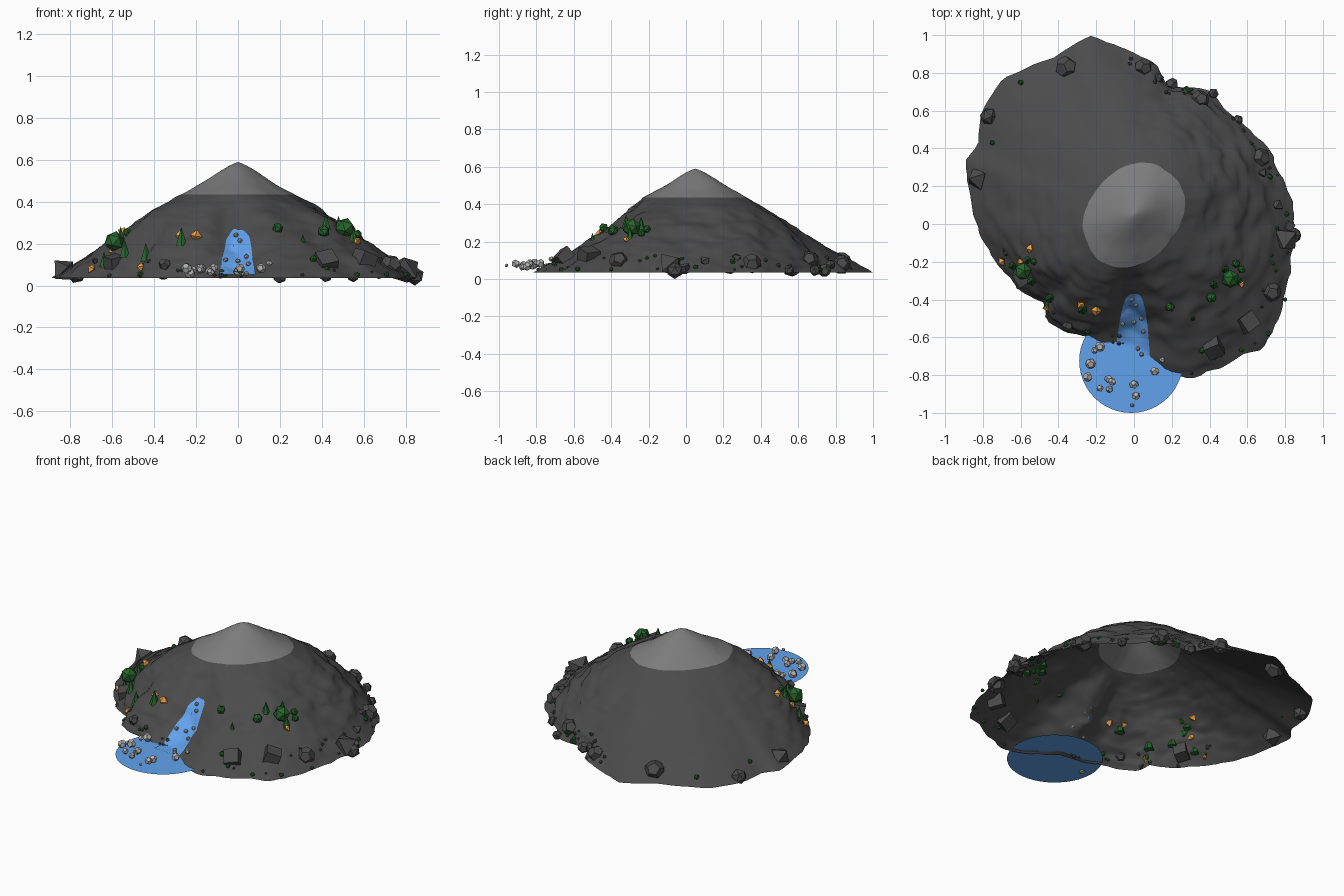
import bpy, bmesh, math, random
from mathutils import Vector, Euler, noise
from mathutils.bvhtree import BVHTree

if "Cube" in bpy.data.objects:
    bpy.data.objects.remove(bpy.data.objects["Cube"])

random.seed(4)
CX, CY = 0.0, 0.05          # summit position in plan


def material(name, r, g, b):
    m = bpy.data.materials.new(name)
    m.diffuse_color = (r, g, b, 1)
    m.use_nodes = True
    m.node_tree.nodes["Principled BSDF"].inputs["Base Color"].default_value = m.diffuse_color
    return m


STONE = material("dark_stone", .07, .07, .07)
CAP = material("pale_stone", .2, .2, .2)
ROCK = material("rock_grey", .07, .07, .07)
FOAM = material("foam_grey", .45, .45, .45)
WATER = material("water_blue", .12, .36, .85)
GREEN = material("leaf_green", .02, .13, .025)
ORANGE = material("leaf_orange", .85, .36, .06)


def add(name, verts, faces, mat, smooth=False):
    me = bpy.data.meshes.new(name)
    me.from_pydata(verts, [], faces)
    me.materials.append(mat)
    for p in me.polygons:
        p.use_smooth = smooth
    ob = bpy.data.objects.new(name, me)
    bpy.context.collection.objects.link(ob)
    return ob


def lerp_table(tab, x):
    for (a, va), (b, vb) in zip(tab, tab[1:]):
        if a <= x <= b:
            return va + (vb - va) * (x - a) / max(b - a, 1e-9)
    return tab[-1][1]


# Mountain: plan outline and height profile swept together, open underneath
OUTLINE = [(-.23, 1), (-.42, .88), (-.62, .8), (-.69, .77), (-.8, .6), (-.83, .42), (-.89, .34),
           (-.87, .2), (-.84, .02), (-.78, -.12), (-.7, -.24), (-.6, -.35), (-.47, -.42),
           (-.47, -.52), (-.25, -.6), (0, -.65), (.1, -.73), (.27, -.82), (.45, -.77), (.6, -.67),
           (.68, -.66), (.78, -.45), (.83, -.2), (.83, .1), (.73, .35), (.62, .5), (.47, .61),
           (.4, .7), (.18, .74), (.1, .86), (-.05, .92)]
polar = sorted((math.atan2(y - CY, x - CX), math.hypot(x - CX, y - CY)) for x, y in OUTLINE)
RIM = [(polar[-1][0] - math.tau, polar[-1][1])] + polar + [(polar[0][0] + math.tau, polar[0][1])]
PROFILE = [(0, .59), (.04, .577), (.1, .545), (.2, .488), (.31, .435), (.45, .365), (.57, .3),
           (.7, .222), (.85, .133), (1, .036)]


def bell(a, centre, width):
    d = (a - math.radians(centre) + math.pi) % math.tau - math.pi
    return math.exp(-(d / width) ** 2)


def surface(t, a):
    oval = 1 + .15 * math.cos(2 * (a - math.radians(50))) * (1 - t * t) ** 2
    r = t * (lerp_table(RIM, a) * t * t + .86 * (1 - t * t)) * oval
    z = lerp_table(PROFILE, t)
    body = math.sin(math.pi * max(0, (t - .31) / .69))
    z += body * (.035 * bell(a, -30, .3) + .025 * bell(a, -155, .3) - .11 * bell(a, -90, .25))
    rough = 1 - .8 * bell(a, 135, .8)
    p = Vector((r * math.cos(a), r * math.sin(a), z))
    n = noise.noise(p * 6) + .8 * noise.noise(Vector((p.x * 10, p.y * 10, p.z * 35)))
    n += .5 * noise.noise(p * 20)
    r += n * rough * .02 * min(1, t * 1.6)
    z += noise.noise(p * 9 + Vector((3, 1, 7))) * rough * .016 * body
    return CX + r * math.cos(a), CY + r * math.sin(a), z


N = 160
LEVELS = [.02 + .29 * i / 9 for i in range(10)] + [.31 + .69 * i / 36 for i in range(1, 37)]


def rings(levels, tip):
    v = [surface(t, -math.pi + math.tau * i / N) for t in levels for i in range(N)]
    f = [(j * N + i, (j + 1) * N + i, (j + 1) * N + (i + 1) % N, j * N + (i + 1) % N)
         for j in range(len(levels) - 1) for i in range(N)]
    if tip:
        v.append((CX, CY, .59))
        f += [(len(v) - 1, i, (i + 1) % N) for i in range(N)]
    return v, f


add("summit_cap", *rings(LEVELS[:10], True), CAP, True)
add("mountain_slope", *rings(LEVELS[9:], False), STONE, True)
tree = BVHTree.FromPolygons(*rings(LEVELS, True))


def ground(x, y):
    hit = tree.ray_cast(Vector((x, y, 2)), Vector((0, 0, -1)))[0]
    return max(hit.z, .045) if hit else .045


# Pool disc and waterfall strip draped on the slope
add("pool", [(-.015 + .275 * math.cos(math.tau * i / 48), -.725 + .275 * math.sin(math.tau * i / 48), .046)
             for i in range(48)], [tuple(range(48))], WATER)
fall, quads, U, V = [], [], 12, 24
for j in range(V + 1):
    s = j / V
    w = max(.02, .092 * s ** .3)
    for i in range(U + 1):
        x = -.008 * s + w * (2 * i / U - 1)
        y = -.37 - .33 * s
        fall.append((x, y, ground(x, y) + .007))
for j in range(V):
    for i in range(U):
        k = j * (U + 1) + i
        quads.append((k, k + U + 1, k + U + 2, k + 1))
add("waterfall", fall, quads, WATER, True)


# Low-poly solids of unit radius, shared by all scattered pieces
def solid(kind):
    bm = bmesh.new()
    if kind in ("ico", "dodeca"):
        bmesh.ops.create_icosphere(bm, subdivisions=1, radius=1)
    elif kind == "octa":
        bmesh.ops.create_uvsphere(bm, u_segments=4, v_segments=2, radius=1)
    elif kind == "cube":
        bmesh.ops.create_cube(bm, size=1.25)
    else:
        bmesh.ops.create_cone(bm, cap_ends=True, segments=6, radius1=1, radius2=0, depth=3)
    if kind == "dodeca":
        centres = [f.calc_center_median().normalized() for f in bm.faces]
        bm.clear()
        for c in centres:
            bm.verts.new(c)
        bmesh.ops.convex_hull(bm, input=bm.verts[:])
        bmesh.ops.dissolve_limit(bm, angle_limit=.05, verts=bm.verts[:], edges=bm.edges[:])
    me = bpy.data.meshes.new(kind)
    bm.to_mesh(me)
    bm.free()
    return me


def put(name, kind, x, y, r, lift, mat, spin=True):
    key = kind + "_" + mat.name
    me = bpy.data.meshes.get(key)
    if not me:
        me = solid(kind)
        me.name = key
        me.materials.append(mat)
    ob = bpy.data.objects.new(name, me)
    ob.location = (x, y, ground(x, y) + lift)
    ob.scale = (r, r, r)
    if spin:
        ob.rotation_euler = Euler([random.uniform(0, 6.28) for _ in range(3)])
    bpy.context.collection.objects.link(ob)


# Boulders around the foot
BOULDERS = {
    "dodeca": [(-.36, .83, .06), (.05, .83, .048), (.35, .66, .05), (.67, .35, .053), (.73, -.36, .052),
               (-.35, -.54, .03), (.2, .74, .035)],
    "ico": [(-.77, .57, .047), (.42, .69, .03), (.55, .55, .03), (.13, .77, .03)],
    "octa": [(-.83, .24, .065), (.8, -.08, .08), (.76, .1, .035), (.68, .27, .03)],
    "cube": [(.6, -.52, .07), (.42, -.65, .07), (-.59, -.28, .06), (.82, -.01, .035)]}
for kind, items in BOULDERS.items():
    for x, y, r in items:
        put("boulder", kind, x, y, r, 0, ROCK)
put("lowest_boulder", "ico", .845, -.06, .045, 0, ROCK, False)

# Pebbles and tiny shrubs along the rim
for i in range(54):
    x, y, z = surface(random.uniform(.88, .99), random.uniform(-math.pi, math.radians(95)))
    shrub = i % 3 == 0
    put("rim_shrub" if shrub else "pebble", "ico", x, y, random.uniform(.007, .015), .002,
        GREEN if shrub else ROCK)

# Round trees, pointed trees and orange shrubs
for x, y, r in [(-.59, -.25, .05), (.51, -.29, .05), (.19, -.44, .026), (.41, -.39, .03), (.54, -.21, .023),
                (.57, -.24, .022), (-.53, -.2, .02), (-.46, -.43, .02), (.36, -.67, .018), (.8, -.4, .012),
                (.72, .25, .016), (-.6, .75, .016), (-.75, .43, .014), (.71, -.58, .014)]:
    put("round_tree", "ico", x, y, r, .07 if x == -.59 else r * .6, GREEN)
for x, y, r in [(-.64, -.22, .025), (-.56, -.19, .024), (-.54, -.3, .028), (-.44, -.39, .03), (-.27, -.45, .03),
                (.42, -.32, .025), (.48, -.24, .026), (.55, -.3, .025), (.31, -.5, .014)]:
    put("pointed_tree", "cone", x, y, r, r * .9, GREEN, False)
for x, y, r in [(-.55, -.13, .027), (-.6, -.2, .024), (-.53, -.2, .02), (-.7, -.2, .024), (-.46, -.44, .025),
                (-.28, -.43, .024), (-.2, -.46, .03), (.57, -.32, .02)]:
    put("orange_shrub", "octa", x, y, r, .012, ORANGE)

# Foam balls in the pool and spray on the waterfall
for x, y, r in [(-.18, -.65, .027), (-.21, -.67, .017), (-.23, -.74, .027), (-.245, -.81, .026), (-.135, -.82, .021),
                (-.115, -.835, .021), (-.18, -.87, .019), (-.13, -.875, .019), (0, -.85, .024), (.01, -.91, .023),
                (-.01, -.96, .01), (.11, -.78, .024), (.15, -.72, .015)]:
    put("foam_ball", "dodeca", x, y, r, random.uniform(.015, .04), FOAM)
for x, y in [(-.01, -.4), (.01, -.43), (-.06, -.53), (0, -.52), (.04, -.5), (.05, -.57), (.02, -.66), (.04, -.69)]:
    put("spray_ball", "ico", x, y, .013, .012, FOAM)
